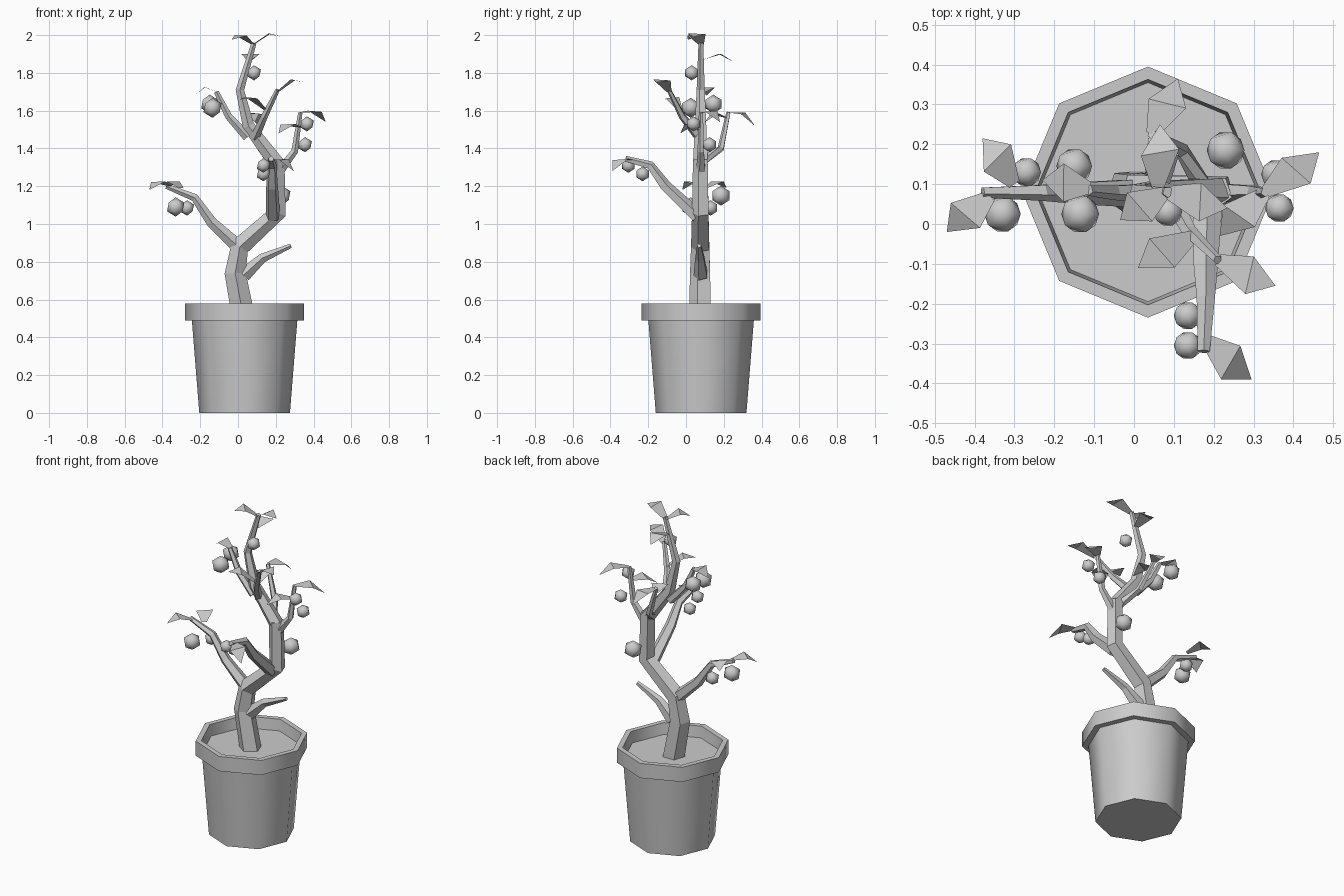
import bpy, bmesh, math
from mathutils import Vector

old = bpy.data.objects.get("Cube")
if old:
    bpy.data.objects.remove(old, do_unlink=True)

clay = bpy.data.materials.new("plain_grey")
clay.use_nodes = True
GREY = (0.6, 0.6, 0.6, 1)
clay.diffuse_color = GREY
clay.node_tree.nodes["Principled BSDF"].inputs["Base Color"].default_value = GREY

AXIS = (0.035, 0.08)


def finish(name, bm, smooth_angle=None, closed=True):
    if closed:
        bmesh.ops.recalc_face_normals(bm, faces=bm.faces[:])
    mesh = bpy.data.meshes.new(name)
    bm.to_mesh(mesh)
    bm.free()
    mesh.materials.append(clay)
    ob = bpy.data.objects.new(name, mesh)
    bpy.context.collection.objects.link(ob)
    if smooth_angle:
        bpy.ops.object.select_all(action="DESELECT")
        ob.select_set(True)
        bpy.context.view_layer.objects.active = ob
        bpy.ops.object.shade_smooth_by_angle(angle=math.radians(smooth_angle))
    return ob


def loft(bm, rings):
    """Join successive rings of points with quads and cap both ends."""
    loops = [[bm.verts.new(p) for p in ring] for ring in rings]
    n = len(loops[0])
    for a, b in zip(loops, loops[1:]):
        for i in range(n):
            j = (i + 1) % n
            bm.faces.new((a[i], a[j], b[j], b[i]))
    bm.faces.new(loops[0])
    bm.faces.new(loops[-1])


def lathe(name, profile, sides=8):
    bm = bmesh.new()
    turns = [math.tau * i / sides for i in range(sides)]
    loft(bm, [[(AXIS[0] + r * math.cos(t), AXIS[1] + r * math.sin(t), z)
               for t in turns] for r, z in profile])
    return finish(name, bm, 50)


def branch(name, path, start, end, sides=5):
    """Tapering five-sided limb along a path, one edge facing the front."""
    pts = [Vector(p) for p in path]
    rings = []
    for k, p in enumerate(pts):
        d = (pts[min(k + 1, len(pts) - 1)] - pts[max(k - 1, 0)]).normalized()
        ref = Vector((0, -1, 0)) if abs(d.y) < 0.6 else Vector((0, 0, 1))
        u = (ref - d * ref.dot(d)).normalized()
        v = d.cross(u)
        r = start + (end - start) * k / (len(pts) - 1)
        rings.append([p + r * (u * math.cos(t) + v * math.sin(t))
                      for t in (math.tau * i / sides for i in range(sides))])
    bm = bmesh.new()
    loft(bm, rings)
    return finish(name, bm)


def leaf(name, base, tip, width=0.1, lift=0.035):
    """Flat blade, arched at its widest point, with a skewed tip."""
    a, b = Vector(base), Vector(tip)
    d = b - a
    side = Vector((-d.y, d.x, 0)).normalized() * width / 2
    up = Vector((0, 0, lift))
    mid = a + d * 0.5 + up
    bm = bmesh.new()
    pts = [a - side * 0.3, a + side * 0.3, mid + side * 0.9,
           b, mid + d * 0.12 - side]
    v = [bm.verts.new(p) for p in pts]
    bm.faces.new((v[1], v[0], v[4], v[2]))
    bm.faces.new((v[2], v[4], v[3]))
    return finish(name, bm, closed=False)


def fruit(name, centre, radius):
    bm = bmesh.new()
    bmesh.ops.create_icosphere(bm, subdivisions=1, radius=radius)
    bmesh.ops.translate(bm, verts=bm.verts[:], vec=centre)
    return finish(name, bm, 60)


# Pot, rim and soil
lathe("pot_body", [(0.24, 0), (0.28, 0.5)])
lathe("pot_rim", [(0.27, 0.49), (0.315, 0.49), (0.315, 0.58),
                  (0.283, 0.58), (0.275, 0.51)])
lathe("soil", [(0.274, 0.5), (0.274, 0.512)])

# Trunk and limbs
branch("trunk_lower", [(0.03, 0.08, 0.5), (-0.015, 0.08, 0.74), (0.01, 0.08, 0.88),
                       (0.21, 0.08, 1.06), (0.205, 0.08, 1.34)], 0.064, 0.043)
branch("trunk_upper", [(0.205, 0.08, 1.32), (0.055, 0.08, 1.52),
                       (0.01, 0.08, 1.71), (0.085, 0.08, 1.96)], 0.043, 0.014)
limbs = {
    "low_left_branch": ([(0.03, 0.08, 0.73), (0.13, 0.075, 0.82), (0.28, 0.07, 0.885)], 0.04, 0.012),
    "right_branch": ([(-0.01, 0.08, 0.89), (-0.14, 0.08, 1.01), (-0.23, 0.08, 1.14),
                      (-0.38, 0.08, 1.2)], 0.038, 0.014),
    "front_branch": ([(0.185, 0.06, 1.04), (0.18, -0.11, 1.2), (0.18, -0.19, 1.31),
                      (0.175, -0.32, 1.345)], 0.04, 0.016),
    "left_branch": ([(0.22, 0.08, 1.28), (0.3, 0.08, 1.385), (0.33, 0.08, 1.59)], 0.026, 0.012),
    "back_branch": ([(0.18, 0.08, 1.33), (0.12, 0.185, 1.4), (0.045, 0.225, 1.59)], 0.026, 0.012),
    "upper_front_branch": ([(0.09, 0.07, 1.46), (0.14, -0.02, 1.57), (0.21, -0.09, 1.71)], 0.026, 0.012),
    "upper_right_branch": ([(0.05, 0.08, 1.46), (-0.05, 0.08, 1.57), (-0.115, 0.085, 1.7)], 0.026, 0.014),
}
for name, (path, start, end) in limbs.items():
    branch(name, path, start, end)

# Leaves, from stem end to tip
leaves = [
    ((0.33, 0.08, 1.59), (0.465, 0.18, 1.54)),
    ((0.33, 0.08, 1.51), (0.215, -0.03, 1.48)),
    ((0.21, -0.09, 1.7), (0.355, -0.155, 1.75)),
    ((0.15, -0.03, 1.6), (0.01, -0.11, 1.66)),
    ((0.18, -0.29, 1.34), (0.295, -0.39, 1.28)),
    ((-0.36, 0.07, 1.2), (-0.47, -0.02, 1.18)),
    ((-0.3, 0.1, 1.19), (-0.38, 0.215, 1.19)),
    ((-0.11, 0.09, 1.7), (-0.23, 0.11, 1.68)),
    ((0.08, 0.08, 1.95), (0.235, 0.04, 1.99)),
    ((0.08, 0.08, 1.95), (-0.035, 0.01, 1.975)),
    ((0.06, 0.09, 1.87), (0.065, 0.25, 1.86)),
    ((0.045, 0.225, 1.59), (0.11, 0.365, 1.52)),
    ((0.05, 0.22, 1.56), (0.09, 0.1, 1.54)),
]
for i, (base, tip) in enumerate(leaves, 1):
    leaf(f"leaf_{i}", base, tip)

# Fruit
fruits = [
    ((0.085, 0.03, 1.8), 0.04), ((-0.15, 0.145, 1.635), 0.05),
    ((-0.135, 0.025, 1.615), 0.053), ((0.365, 0.04, 1.53), 0.04),
    ((0.355, 0.125, 1.42), 0.04), ((-0.33, 0.025, 1.09), 0.051),
    ((-0.27, 0.13, 1.085), 0.041), ((0.135, -0.23, 1.265), 0.039),
    ((0.135, -0.305, 1.31), 0.039), ((0.23, 0.185, 1.15), 0.053),
]
for i, (centre, radius) in enumerate(fruits, 1):
    fruit(f"fruit_{i}", centre, radius)
